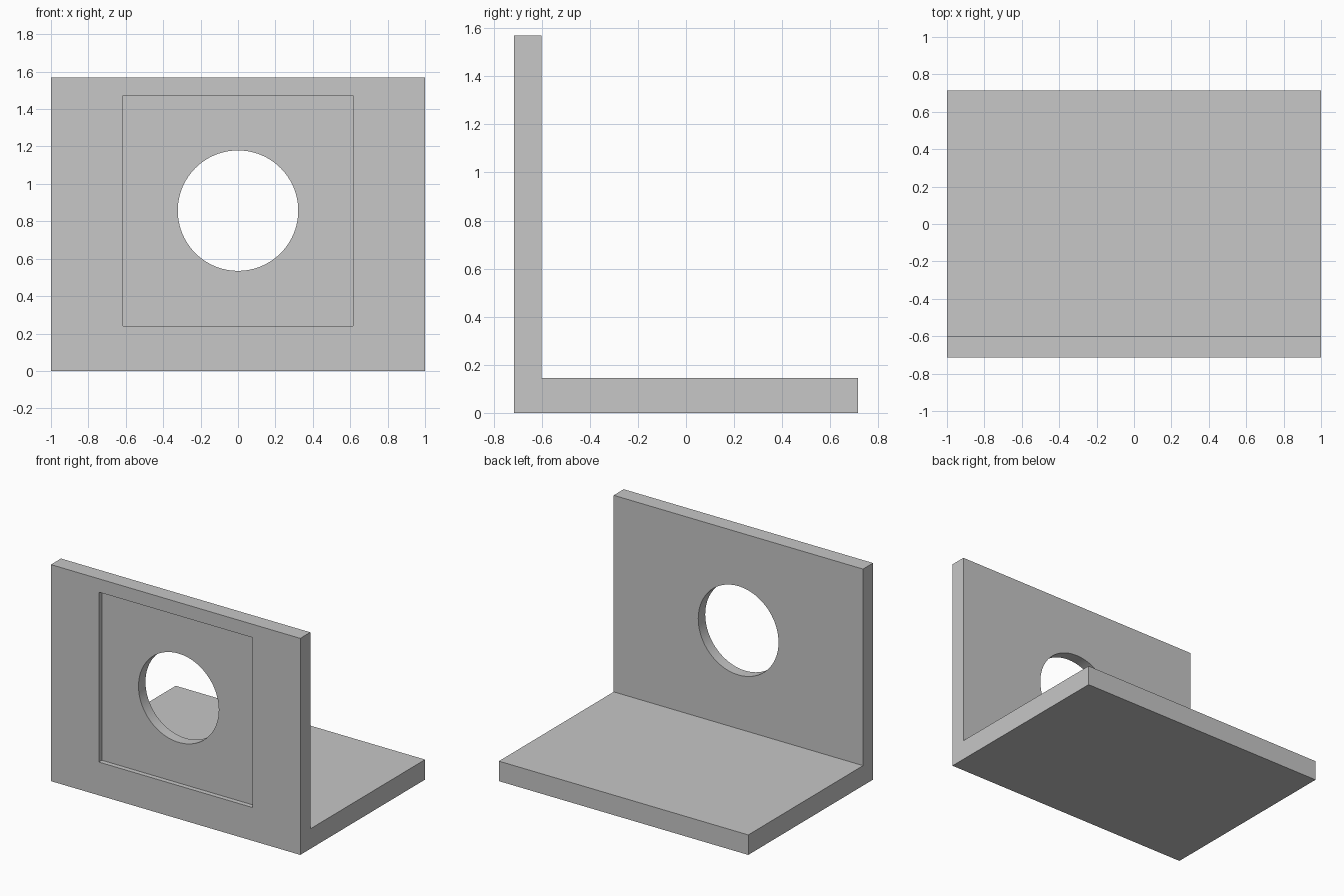
import bpy
import bmesh
from math import radians

cube = bpy.data.objects.get("Cube")
if cube:
    bpy.data.objects.remove(cube, do_unlink=True)

WIDTH, DEPTH, HEIGHT = 2.0, 1.43, 1.57
WALL, BASE = 0.115, 0.145
FRONT = -DEPTH / 2
CENTRE_Z = 0.857
RECESS_SIZE, RECESS_DEPTH = 1.232, 0.035
HOLE_RADIUS = 0.322

grey = bpy.data.materials.new("light grey")
grey.use_nodes = True
colour = (0.57, 0.57, 0.57, 1)
grey.diffuse_color = colour
grey.node_tree.nodes["Principled BSDF"].inputs["Base Color"].default_value = colour


def cut(target, cutter):
    """Subtract the cutter, then discard it."""
    cutter.hide_render = True
    mod = target.modifiers.new("cut", 'BOOLEAN')
    mod.operation = 'DIFFERENCE'
    mod.solver = 'EXACT'
    mod.object = cutter
    bpy.context.view_layer.objects.active = target
    bpy.ops.object.modifier_apply(modifier=mod.name)
    bpy.data.objects.remove(cutter, do_unlink=True)


# L-shaped bracket: side profile extruded across the width
back, inner = -FRONT, FRONT + WALL
profile = [(FRONT, 0), (back, 0), (back, BASE),
           (inner, BASE), (inner, HEIGHT), (FRONT, HEIGHT)]
bm = bmesh.new()
face = bm.faces.new([bm.verts.new((-WIDTH / 2, y, z)) for y, z in profile])
side = bmesh.ops.extrude_face_region(bm, geom=[face])["geom"]
bmesh.ops.translate(bm, vec=(WIDTH, 0, 0),
                    verts=[v for v in side if isinstance(v, bmesh.types.BMVert)])
bmesh.ops.recalc_face_normals(bm, faces=bm.faces)
mesh = bpy.data.meshes.new("angle_bracket")
bm.to_mesh(mesh)
bm.free()
bracket = bpy.data.objects.new("angle_bracket", mesh)
bpy.context.collection.objects.link(bracket)
mesh.materials.append(grey)

# Shallow square recess in the front face
bpy.ops.mesh.primitive_cube_add(size=1, location=(0, FRONT, CENTRE_Z))
recess = bpy.context.object
recess.name = "recess_cutter"
recess.scale = (RECESS_SIZE, RECESS_DEPTH * 2, RECESS_SIZE)
bpy.context.view_layer.update()
cut(bracket, recess)

# Round hole through the upright plate
bpy.ops.mesh.primitive_cylinder_add(vertices=96, radius=HOLE_RADIUS, depth=WALL * 4,
                                    location=(0, FRONT, CENTRE_Z),
                                    rotation=(radians(90), 0, 0))
hole = bpy.context.object
hole.name = "hole_cutter"
bpy.context.view_layer.update()
cut(bracket, hole)

# Smooth hole wall, crisp edges
bpy.ops.object.select_all(action='DESELECT')
bracket.select_set(True)
bpy.context.view_layer.objects.active = bracket
bpy.ops.object.shade_smooth_by_angle(angle=radians(30))
